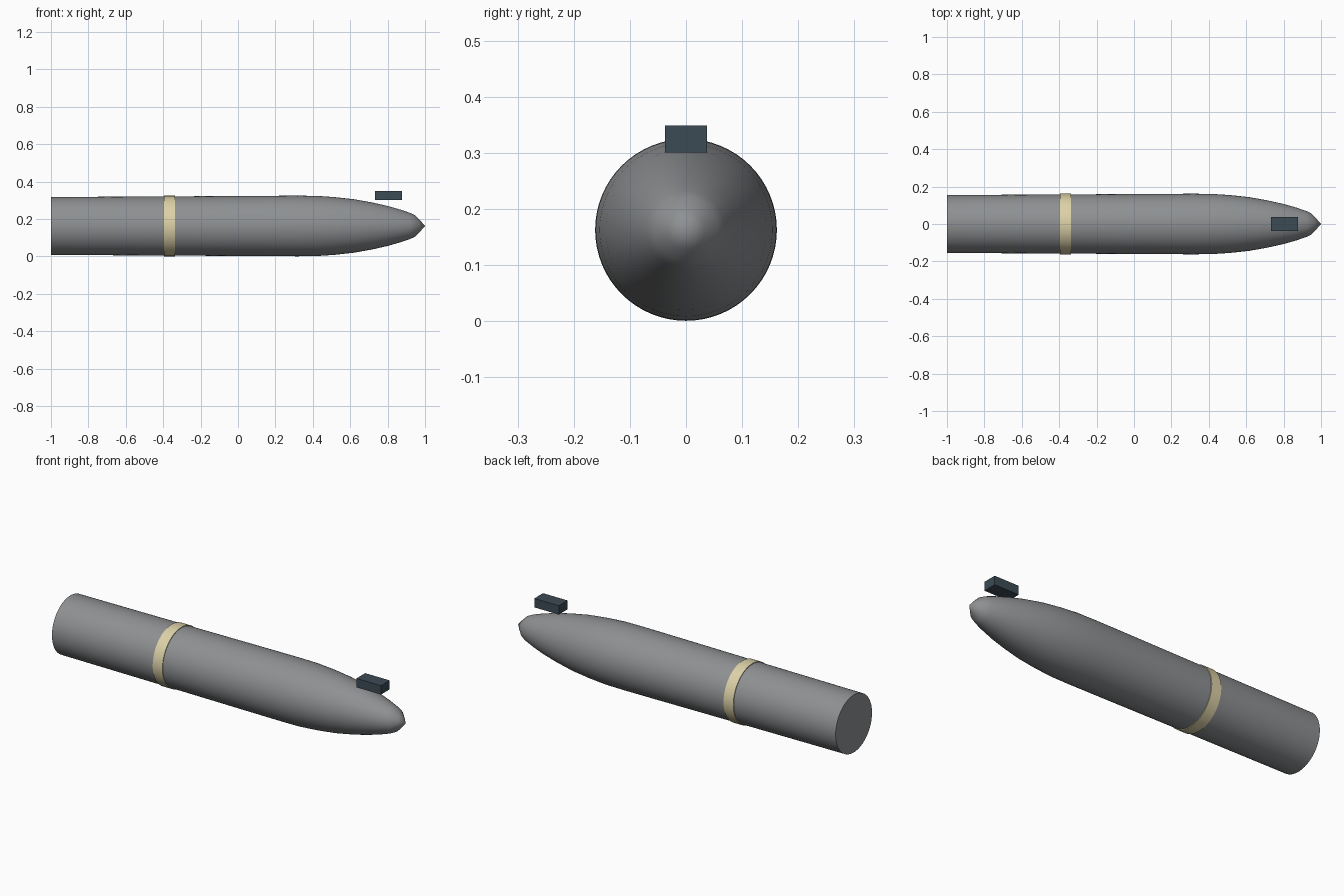
import bpy, bmesh, math
from mathutils import Vector

if "Cube" in bpy.data.objects:
    bpy.data.objects.remove(bpy.data.objects["Cube"])

AXIS_Z = 0.163
SIDES = 64


def material(name, rgb):
    m = bpy.data.materials.new(name)
    m.diffuse_color = (*rgb, 1.0)
    m.use_nodes = True
    m.node_tree.nodes["Principled BSDF"].inputs["Base Color"].default_value = m.diffuse_color
    return m


def finish(name, bm, mat):
    bmesh.ops.recalc_face_normals(bm, faces=bm.faces)
    mesh = bpy.data.meshes.new(name)
    bm.to_mesh(mesh)
    bm.free()
    obj = bpy.data.objects.new(name, mesh)
    bpy.context.collection.objects.link(obj)
    mesh.materials.append(mat)
    bpy.ops.object.select_all(action='DESELECT')
    obj.select_set(True)
    bpy.context.view_layer.objects.active = obj
    bpy.ops.object.shade_smooth_by_angle(angle=math.radians(40))
    return obj


def revolve(name, profile, mat):
    """Spin an (x, radius) profile around the long axis."""
    bm = bmesh.new()
    verts = [bm.verts.new((x, 0, AXIS_Z + r)) for x, r in profile]
    edges = [bm.edges.new(pair) for pair in zip(verts, verts[1:])]
    bmesh.ops.spin(bm, geom=verts + edges, cent=(0, 0, AXIS_Z), axis=(1, 0, 0),
                   angle=math.tau, steps=SIDES, use_merge=True)
    bmesh.ops.remove_doubles(bm, verts=bm.verts, dist=1e-5)
    return finish(name, bm, mat)


grey = material("casing grey", (0.27, 0.28, 0.29))
cream = material("band cream", (0.72, 0.64, 0.39))
slate = material("lug slate", (0.045, 0.07, 0.09))

# Casing: flat tail, slightly widening barrel, curved nose with a conical tip
revolve("casing", [
    (-1.0, 0.0), (-1.0, 0.155), (-0.37, 0.158), (0.1, 0.161), (0.32, 0.162),
    (0.42, 0.161), (0.52, 0.154), (0.62, 0.143), (0.72, 0.125), (0.80, 0.107),
    (0.87, 0.087), (0.92, 0.070), (0.947, 0.057), (0.97, 0.034), (1.0, 0.0),
], grey)

# Painted band around the barrel
revolve("band", [
    (-0.395, 0.150), (-0.395, 0.162), (-0.337, 0.162), (-0.337, 0.150),
    (-0.395, 0.150),
], cream)

# Small block above the nose
bm = bmesh.new()
bmesh.ops.create_cube(bm, size=1.0)
bmesh.ops.scale(bm, vec=(0.146, 0.074, 0.048), verts=bm.verts)
bmesh.ops.translate(bm, vec=Vector((0.805, 0, 0.325)), verts=bm.verts)
finish("top_block", bm, slate)
